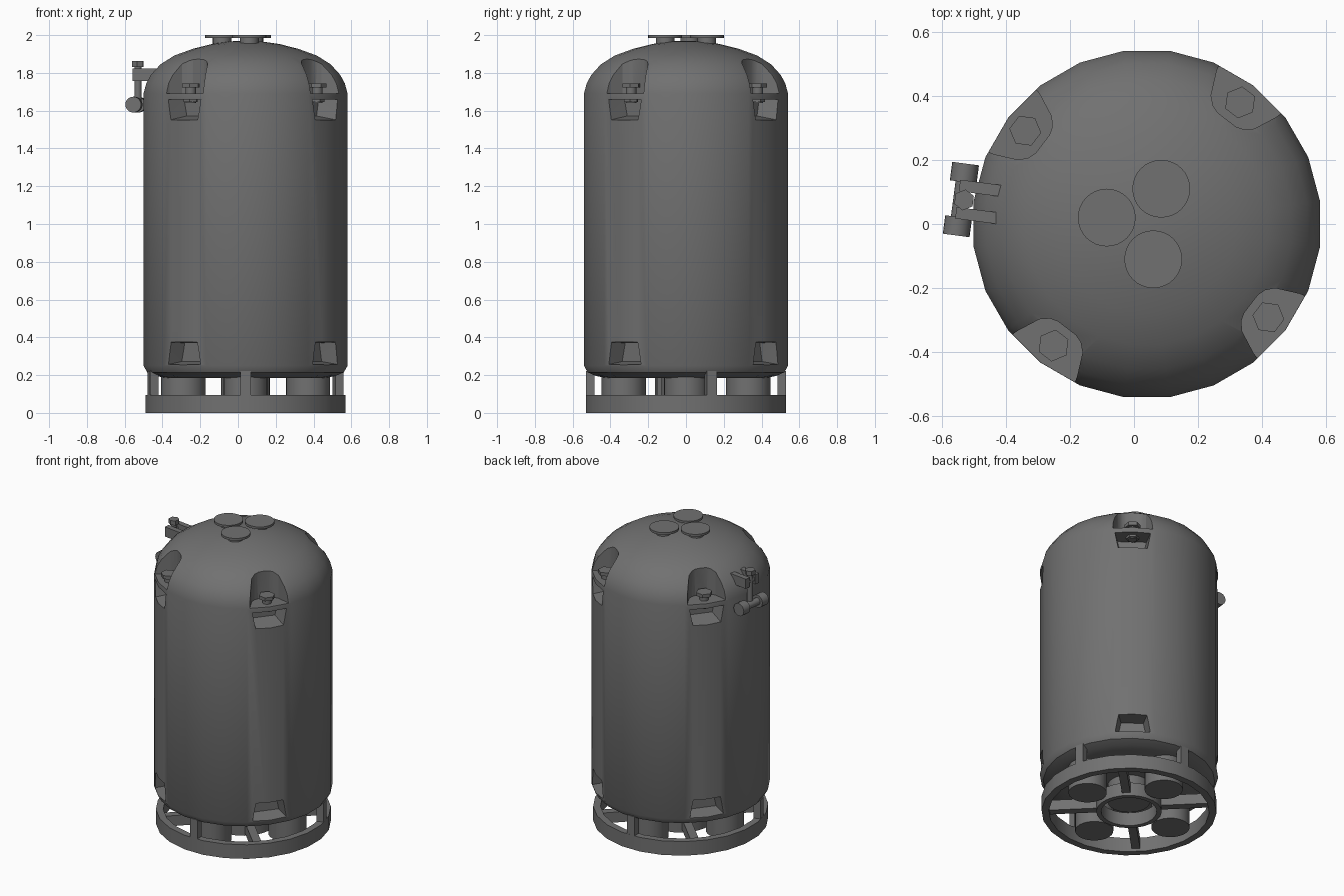
import bpy, bmesh, math
from mathutils import Matrix, Vector

if "Cube" in bpy.data.objects:
    bpy.data.objects.remove(bpy.data.objects["Cube"])

AXIS = Matrix.Translation((0.04, 0, 0))      # centre line of the tank
SIDES = 24
CORNERS = [52.5 + 90 * k for k in range(4)]  # azimuths of the bolted pockets

metal = bpy.data.materials.new("dark_grey_metal")
metal.use_nodes = True
GREY = (0.165, 0.165, 0.165, 1)
metal.diffuse_color = GREY
metal.node_tree.nodes["Principled BSDF"].inputs["Base Color"].default_value = GREY


def around(azimuth):
    """Frame with x radial, y tangential, z up."""
    return AXIS @ Matrix.Rotation(math.radians(azimuth), 4, 'Z')


def finish(name, bm, frame=AXIS, smooth=True):
    bmesh.ops.recalc_face_normals(bm, faces=bm.faces)
    mesh = bpy.data.meshes.new(name)
    bm.to_mesh(mesh)
    bm.free()
    mesh.transform(frame)
    mesh.materials.append(metal)
    obj = bpy.data.objects.new(name, mesh)
    bpy.context.collection.objects.link(obj)
    if smooth:
        smooth_by_angle(obj)
    return obj


def smooth_by_angle(obj):
    bpy.ops.object.select_all(action='DESELECT')
    obj.select_set(True)
    bpy.context.view_layer.objects.active = obj
    bpy.ops.object.shade_smooth_by_angle(angle=math.radians(32))


def lathe(name, profile, closed=False):
    bm = bmesh.new()
    verts = [bm.verts.new((r, 0, z)) for r, z in profile]
    pairs = list(zip(verts, verts[1:])) + ([(verts[-1], verts[0])] if closed else [])
    edges = [bm.edges.new(p) for p in pairs]
    bmesh.ops.spin(bm, geom=verts + edges, cent=(0, 0, 0), axis=(0, 0, 1),
                   angle=math.tau, steps=SIDES)
    bmesh.ops.remove_doubles(bm, verts=bm.verts, dist=0.0005)
    return finish(name, bm, around(7.5))


def cylinder(name, radius, z0, z1, frame, sides=24):
    bm = bmesh.new()
    bmesh.ops.create_cone(bm, cap_ends=True, segments=sides, radius1=radius, radius2=radius,
                          depth=z1 - z0, matrix=Matrix.Translation((0, 0, (z0 + z1) / 2)))
    return finish(name, bm, frame)


def box(name, low, high, frame):
    low, high = Vector(low), Vector(high)
    bm = bmesh.new()
    bmesh.ops.create_cube(bm, size=1, matrix=Matrix.Translation((low + high) / 2)
                          @ Matrix.Diagonal((high - low).to_4d()))
    return finish(name, bm, frame, smooth=False)


def hull(name, points, frame):
    bm = bmesh.new()
    for p in points:
        bm.verts.new(p)
    bmesh.ops.convex_hull(bm, input=bm.verts)
    return finish(name, bm, frame, smooth=False)


def taper(back, back_z, front_z, back_half, front_half):
    """Corner points of a pocket narrowing inwards; pairs run from bottom to top."""
    return [(r, s * half, z)
            for r, zs, halves in ((back, back_z, back_half), (0.6, front_z, front_half))
            for z, half in zip(zs, halves) for s in (-1, 1)]


# Tank shell with domed top
tank = lathe("tank_body", [
    (0, 0.185), (0.42, 0.185), (0.48, 0.195), (0.525, 0.215), (0.545, 0.25),
    (0.545, 1.69), (0.53, 1.745), (0.505, 1.79), (0.455, 1.845), (0.38, 1.892),
    (0.28, 1.928), (0.18, 1.953), (0.08, 1.967), (0, 1.97)])

# Pockets cut at the four corners
plan = [(0.41, 0.035), (0.418, 0.06), (0.44, 0.085), (0.51, 0.117), (0.62, 0.15)]
cutters = []
for az in CORNERS:
    f = around(az)
    cutters.append(hull("upper_pocket_cutter", [(r, s * t, z) for r, t in plan
                                                for s in (-1, 1) for z in (1.692, 2.1)], f))
    cutters.append(hull("lower_pocket_cutter", taper(
        0.42, (1.572, 1.66), (1.54, 1.66), (0.07, 0.088), (0.1, 0.122)), f))
    cutters.append(hull("foot_pocket_cutter", taper(
        0.44, (0.272, 0.37), (0.245, 0.377), (0.088, 0.068), (0.122, 0.1)), f))
for c in cutters:
    c.hide_render = True
    cut = tank.modifiers.new(c.name, 'BOOLEAN')
    cut.operation = 'DIFFERENCE'
    cut.solver = 'EXACT'
    cut.object = c
bpy.context.view_layer.update()
depsgraph = bpy.context.evaluated_depsgraph_get()
carved = bpy.data.meshes.new_from_object(tank.evaluated_get(depsgraph))
tank.modifiers.clear()
tank.data = carved
carved.materials.clear()
carved.materials.append(metal)
for c in cutters:
    bpy.data.objects.remove(c)
smooth_by_angle(tank)

# Hex bolts through the pocket shelves
for az in CORNERS:
    f = around(az) @ Matrix.Translation((0.478, 0, 0))
    cylinder("bolt_head", 0.05, 1.722, 1.745, f, 6)
    cylinder("bolt_shank", 0.028, 1.64, 1.73, f, 12)
    cylinder("bolt_nut", 0.04, 1.645, 1.662, f, 6)

# Round caps on the dome
for x, y in ((-0.085, 0.02), (0.085, 0.11), (0.06, -0.11)):
    f = Matrix.Translation((x, y, 0))
    cylinder("cap_disc", 0.09, 1.985, 2.0, f, 32)
    cylinder("cap_stem", 0.05, 1.94, 1.987, f, 16)

# Base ring, hub, spokes and posts
lathe("base_ring", [(0.49, 0), (0.535, 0), (0.535, 0.095), (0.49, 0.095)], closed=True)
lathe("hub_ring", [(0.17, 0), (0.2, 0), (0.2, 0.09), (0.17, 0.09)], closed=True)
for k in range(4):
    box("base_spoke", (0.19, -0.026, 0.02), (0.5, 0.026, 0.09), around(45 + 90 * k))
for az in (15, 90, 195, 270):
    box("base_post", (0.485, -0.028, 0.08), (0.53, 0.028, 0.222), around(az))

# Nozzles under the tank
for k in range(4):
    cylinder("outer_nozzle", 0.117, 0.01, 0.2, around(90 * k) @ Matrix.Translation((0.33, 0, 0)))
cylinder("centre_nozzle", 0.13, 0.07, 0.2, AXIS)

# Side latch: brackets, vertical pin with hex cap, and cross roller
latch = around(172.5) @ Matrix.Translation((0.575, 0, 0))
for s in (-1, 1):
    box("latch_bracket", (-0.13, s * 0.043 - 0.018, 1.758),
        (0.02, s * 0.043 + 0.018, 1.823), latch)
cylinder("latch_pin", 0.019, 1.63, 1.84, latch, 12)
cylinder("latch_pin_cap", 0.033, 1.832, 1.862, latch, 6)
lying = latch @ Matrix.Translation((0.01, 0, 1.632)) @ Matrix.Rotation(math.pi / 2, 4, 'X')
cylinder("latch_axle", 0.024, -0.1, 0.1, lying, 16)
cylinder("latch_roller_left", 0.042, -0.113, -0.055, lying, 20)
cylinder("latch_roller_right", 0.042, 0.055, 0.113, lying, 20)
cylinder("latch_pivot", 0.016, -0.06, 0.06,
         latch @ Matrix.Translation((0, 0, 1.79)) @ Matrix.Rotation(math.pi / 2, 4, 'X'), 12)
